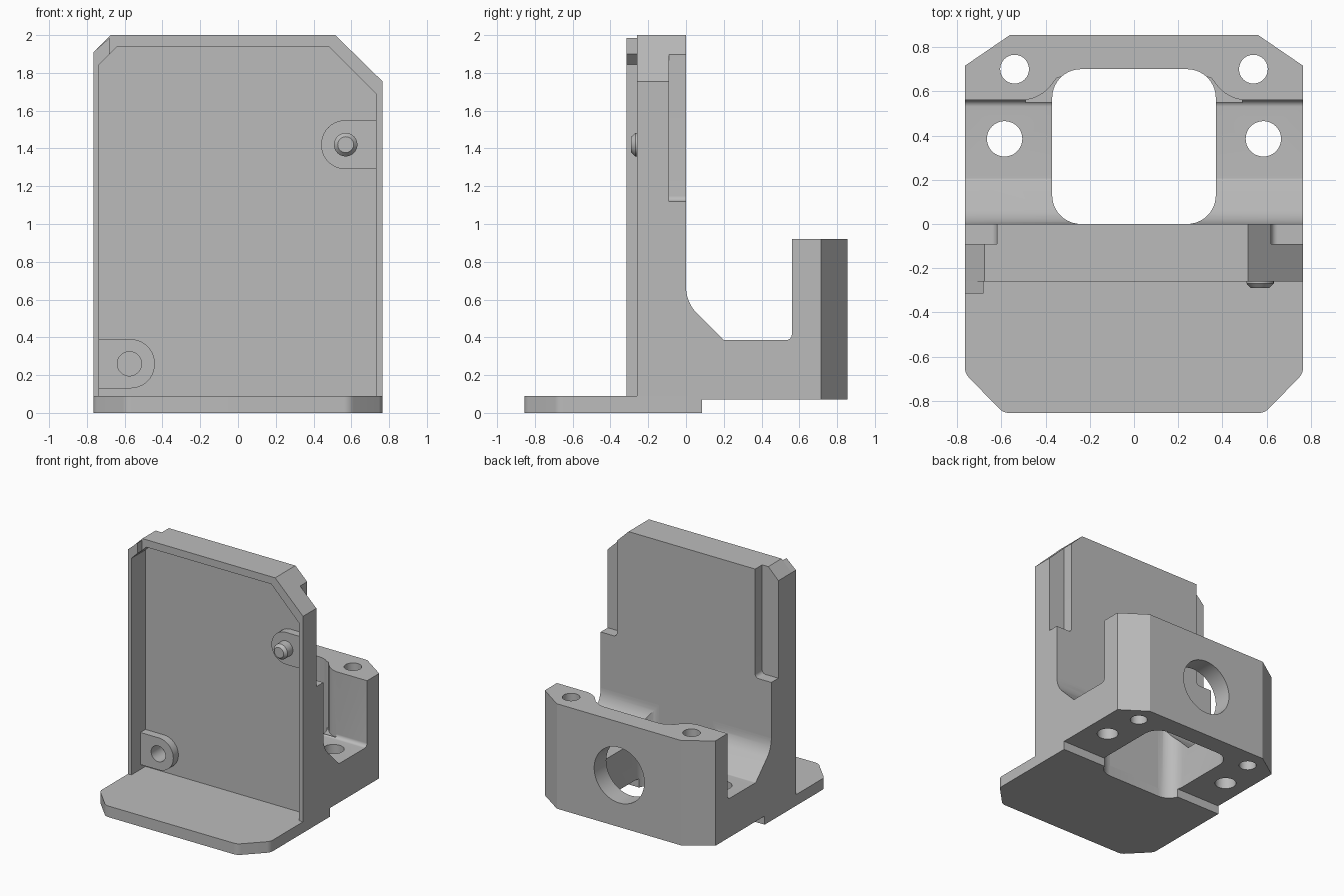
import bpy, bmesh, math
from mathutils import Vector

if "Cube" in bpy.data.objects:
    bpy.data.objects.remove(bpy.data.objects["Cube"])

grey = bpy.data.materials.new("plain_grey")
grey.use_nodes = True
colour = (0.5, 0.5, 0.5, 1)
grey.diffuse_color = colour
grey.node_tree.nodes["Principled BSDF"].inputs["Base Color"].default_value = colour
W = 0.765  # half width


def rounded(corners, steps=10):
    """Polygon from (a, b[, radius]) corners with filleted corners."""
    out = []
    for i, c in enumerate(corners):
        p = Vector(c[:2])
        if len(c) < 3:
            out.append(p)
            continue
        u = (Vector(corners[i - 1][:2]) - p).normalized()
        v = (Vector(corners[(i + 1) % len(corners)][:2]) - p).normalized()
        half = u.angle(v) / 2
        centre = p + (u + v).normalized() * c[2] / math.sin(half)
        t = c[2] / math.tan(half)
        start, end = p + u * t - centre, p + v * t - centre
        turn = start.angle_signed(end)
        for k in range(steps + 1):
            a = -turn * k / steps
            out.append(centre + Vector((start.x * math.cos(a) - start.y * math.sin(a),
                                        start.x * math.sin(a) + start.y * math.cos(a))))
    return out


def circle(a, b, r, n=48):
    return [(a + r * math.cos(math.tau * k / n), b + r * math.sin(math.tau * k / n))
            for k in range(n)]


def rect(a0, a1, b0, b1):
    return [(a0, b0), (a1, b0), (a1, b1), (a0, b1)]


def place(axis, a, b, c):
    return {"x": (c, a, b), "y": (a, c, b), "z": (a, b, c)}[axis]


def loft(name, axis, rings):
    """Solid through a list of (points, position along axis)."""
    bm = bmesh.new()
    loops = [[bm.verts.new(place(axis, p[0], p[1], c)) for p in pts] for pts, c in rings]
    for lo, hi in zip(loops, loops[1:]):
        for i in range(len(lo)):
            j = (i + 1) % len(lo)
            bm.faces.new((lo[i], lo[j], hi[j], hi[i]))
    bm.faces.new(loops[0])
    bm.faces.new(loops[-1])
    bmesh.ops.recalc_face_normals(bm, faces=bm.faces)
    me = bpy.data.meshes.new(name)
    bm.to_mesh(me)
    bm.free()
    me.materials.append(grey)
    ob = bpy.data.objects.new(name, me)
    bpy.context.collection.objects.link(ob)
    return ob


def prism(name, axis, pts, lo, hi):
    return loft(name, axis, [(pts, lo), (pts, hi)])


def cut(ob, axis, pts, lo, hi):
    cutter = prism("cutter", axis, pts, lo, hi)
    cutter.hide_render = True
    mod = ob.modifiers.new("cut", "BOOLEAN")
    mod.operation, mod.solver, mod.object = "DIFFERENCE", "EXACT", cutter
    bpy.context.view_layer.update()
    me = bpy.data.meshes.new_from_object(ob.evaluated_get(bpy.context.evaluated_depsgraph_get()))
    ob.modifiers.clear()
    ob.data = me
    bpy.data.objects.remove(cutter)


# Large rounded opening shared by the base and the cradle
opening = rounded([(-0.37, 0, 0.13), (0.37, 0, 0.13), (0.37, 0.7, 0.13), (-0.37, 0.7, 0.13)])

# Base shelf with clipped front corners
base = prism("base_shelf", "z", rounded([
    (-W, 0.085), (-W, -0.675, 0.07), (-0.59, -0.855, 0.07),
    (0.59, -0.855, 0.07), (W, -0.675, 0.07), (W, 0.085)]), 0, 0.09)
cut(base, "z", opening, -0.1, 0.2)

# Upright plate and the raised strip along one edge
plate = prism("upright_plate", "y", [
    (-W, 0.09), (W, 0.09), (W, 1.755), (0.515, 2), (-0.675, 2), (-W, 1.91)], -0.26, 0)
strip = prism("edge_strip", "y", [
    (-W, 0.09), (-0.68, 0.09), (-0.68, 1.985), (-W, 1.91)], -0.315, -0.26)

# Recessed front panel
recess = [(-0.735, 0.05), (0.73, 0.05), (0.73, 1.69), (0.48, 1.94), (-0.64, 1.94), (-0.735, 1.845)]
for ob in (plate, strip):
    cut(ob, "y", recess, -0.4, -0.135)

# Open slots in the rear edges of the plate
for s in (-1, 1):
    slot = rounded([(s * 0.9, 1.12), (s * 0.62, 1.12, 0.03), (s * 0.62, 2.1), (s * 0.9, 2.1)])
    cut(plate, "y", slot, -0.09, 0.1)

# U-shaped bosses: one with a socket, one with a pin
def boss(name, s, z):
    return prism(name, "y", rounded([
        (s * 0.738, z - 0.13), (s * 0.44, z - 0.13, 0.129),
        (s * 0.44, z + 0.13, 0.129), (s * 0.738, z + 0.13)]), -0.2, -0.13)


pin_boss = boss("pin_boss", 1, 1.42)
socket_boss = boss("socket_boss", -1, 0.26)
for ob in (socket_boss, plate):
    cut(ob, "y", circle(-0.575, 0.26, 0.064), -0.4, -0.06)
pin = loft("locating_pin", "y", [
    (circle(0.57, 1.42, 0.062), -0.19), (circle(0.57, 1.42, 0.062), -0.268),
    (circle(0.57, 1.42, 0.042), -0.29)])

# Rear cradle: sloped foot, floor and back wall
cradle = prism("rear_cradle", "x", rounded([
    (0, 0.07), (0.855, 0.07), (0.855, 0.92), (0.56, 0.92), (0.56, 0.385, 0.03),
    (0.2, 0.385, 0.02), (0, 0.585, 0.2), (0, 0.7)]), -W, W)
cut(cradle, "z", opening, -0.1, 1.2)
for s in (-1, 1):
    # Clipped outer corner, softened inner corner, screw holes
    cut(cradle, "z", [(s * W, 0.715), (s * 0.56, 0.855), (s * 0.56, 1), (s, 1), (s, 0.715)], 0, 1.2)
    cut(cradle, "z", [(s * a, b) for a, b in (
        (0.49, 0.55), (0.49, 0.56), (0.45, 0.57), (0.41, 0.592), (0.38, 0.62),
        (0.35, 0.66), (0.31, 0.67), (0.31, 0.55))], 0.386, 1.2)
    cut(cradle, "z", circle(s * 0.54, 0.7, 0.065), 0, 1.2)
    cut(cradle, "z", circle(s * 0.585, 0.385, 0.08), 0, 1.2)
# Round bore through the back wall
cut(cradle, "y", circle(0, 0.49, 0.225), 0.6, 1)

# Smooth the round surfaces, keep edges crisp
bpy.ops.object.select_all(action="DESELECT")
for ob in (base, plate, strip, pin_boss, socket_boss, pin, cradle):
    ob.select_set(True)
    bpy.context.view_layer.objects.active = ob
bpy.ops.object.shade_smooth_by_angle(angle=math.radians(25))
